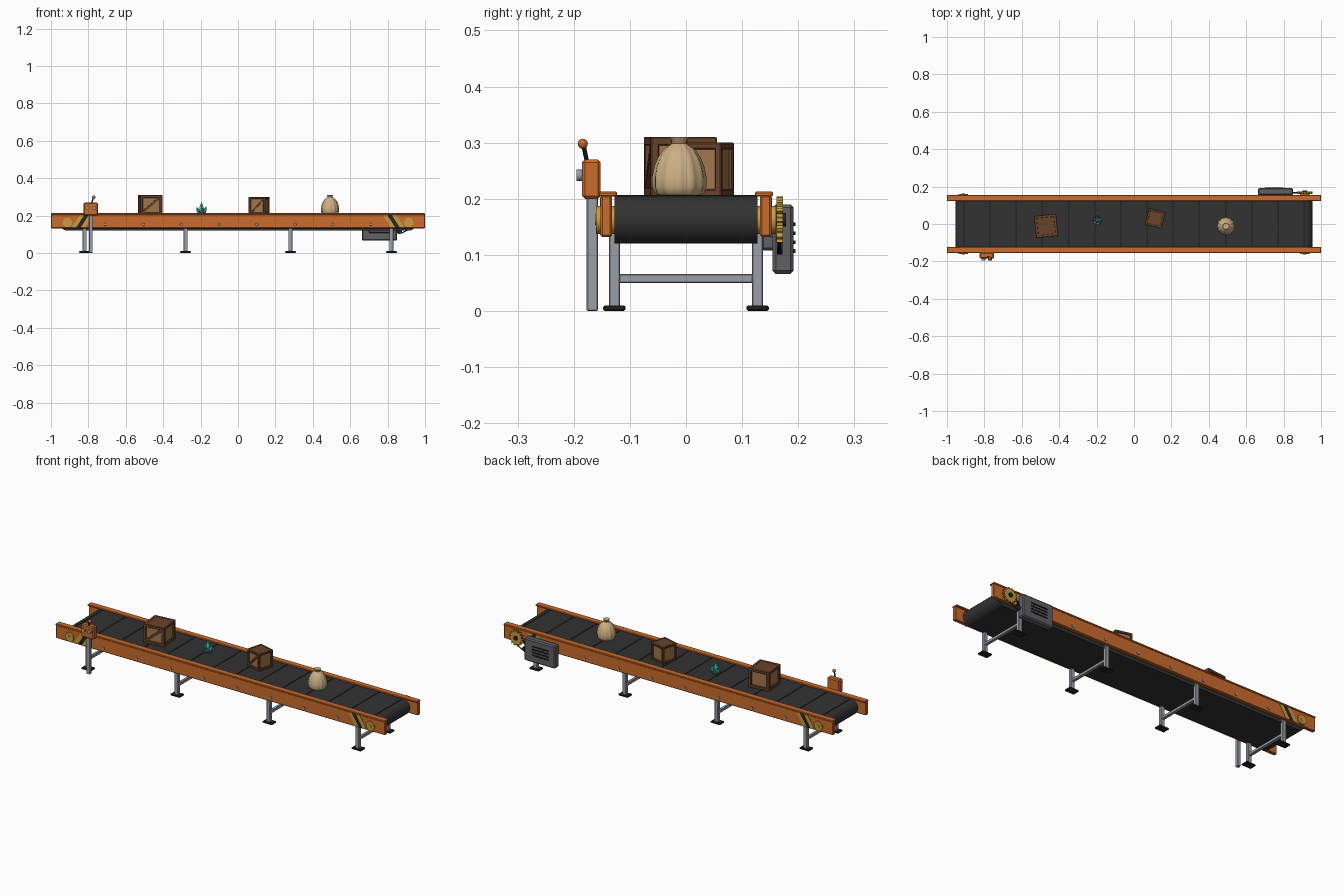
import bpy, bmesh, math, random
from mathutils import Vector, Matrix

if "Cube" in bpy.data.objects:
    bpy.data.objects.remove(bpy.data.objects["Cube"])
random.seed(4)

def mat(name, r, g, b):
    m = bpy.data.materials.new(name)
    m.diffuse_color = (r, g, b, 1)
    m.use_nodes = True
    m.node_tree.nodes["Principled BSDF"].inputs["Base Color"].default_value = m.diffuse_color
    return m

ORANGE = mat("orange paint", 0.60, 0.15, 0.025)
BELT = mat("belt rubber", 0.032, 0.032, 0.033)
DARK = mat("dark metal", 0.018, 0.018, 0.02)
STEEL = mat("steel", 0.32, 0.35, 0.39)
GREY = mat("motor grey", 0.12, 0.115, 0.13)
BROWN = mat("dark wood", 0.14, 0.056, 0.024)
TAN = mat("light wood", 0.36, 0.18, 0.07)
CLOTH = mat("sack cloth", 0.60, 0.43, 0.23)
TEAL = mat("teal crystal", 0.06, 0.48, 0.45)
YELLOW = mat("yellow", 0.58, 0.34, 0.05)

def finish(name, bm, m, smooth=False):
    bmesh.ops.recalc_face_normals(bm, faces=bm.faces)
    me = bpy.data.meshes.new(name)
    bm.to_mesh(me)
    bm.free()
    me.materials.append(m)
    ob = bpy.data.objects.new(name, me)
    bpy.context.collection.objects.link(ob)
    if smooth:
        bpy.context.view_layer.objects.active = ob
        ob.select_set(True)
        bpy.ops.object.shade_smooth_by_angle(angle=math.radians(40))
        ob.select_set(False)
    return ob

def box(name, lo, hi, m, bevel=0.0, matrix=None):
    bm = bmesh.new()
    bmesh.ops.create_cube(bm, size=1)
    for v in bm.verts:
        v.co = Vector([(a + b) / 2 + c * (b - a) for a, b, c in zip(lo, hi, v.co)])
    if bevel:
        bmesh.ops.bevel(bm, geom=bm.edges[:], offset=bevel, segments=1, affect='EDGES')
    if matrix:
        bm.transform(matrix)
    return finish(name, bm, m)

def rod(name, a, b, r, m, n=16, r2=None, smooth=True):
    a, b = Vector(a), Vector(b)
    bm = bmesh.new()
    bmesh.ops.create_cone(bm, cap_ends=True, segments=n, radius1=r,
                          radius2=r if r2 is None else r2, depth=(b - a).length)
    q = (b - a).to_track_quat('Z', 'Y').to_matrix().to_4x4()
    bm.transform(Matrix.Translation((a + b) / 2) @ q)
    return finish(name, bm, m, smooth)

def prism(name, pts, y0, y1, m, smooth=False):
    """Extrude an x,z outline along y."""
    bm = bmesh.new()
    f = bm.faces.new([bm.verts.new((x, y0, z)) for x, z in pts])
    ext = bmesh.ops.extrude_face_region(bm, geom=[f])
    for v in ext['geom']:
        if isinstance(v, bmesh.types.BMVert):
            v.co.y = y1
    return finish(name, bm, m, smooth)

# Belt: stadium outline around the two drums
DX, DZ, DR = 0.913, 0.1625, 0.0425
outline = []
for s in (1, -1):
    for i in range(17):
        a = -math.pi / 2 + math.pi * i / 16
        outline.append((s * (DX + DR * math.cos(a)), DZ + s * DR * math.sin(a)))
prism("belt", outline, -0.127, 0.127, BELT, True)
for i in range(14):
    x = -0.91 + 0.14 * i
    box("belt_seam", (x - 0.004, -0.126, 0.2), (x + 0.004, 0.126, 0.2065), DARK)

# Side rails with flange, bolts, bearing caps and hazard stripes
for s, side in ((-1, "front"), (1, "back")):
    y = lambda a, b: sorted((s * a, s * b))
    y0, y1 = y(0.132, 0.152)
    box(side + "_rail", (-1, y0, 0.132), (1, y1, 0.206), ORANGE, 0.003)
    y0, y1 = y(0.123, 0.155)
    box(side + "_rail_flange", (-1, y0, 0.204), (1, y1, 0.2125), ORANGE, 0.002)
    for i in range(8):
        x = -0.71 + i * 1.42 / 7
        rod(side + "_rail_bolt", (x, s * 0.148, 0.153), (x, s * 0.156, 0.153), 0.009, STEEL, 8, 0.007, False)
    for e in (-1, 1):
        rod(side + "_bearing_cap", (e * DX, s * 0.125, DZ), (e * DX, s * 0.160, DZ), 0.025, YELLOW, 20)
        rod(side + "_axle_end", (e * DX, s * 0.150, DZ), (e * DX, s * 0.162, DZ), 0.009, YELLOW, 10)
        for k, c in enumerate((YELLOW, DARK, YELLOW)):
            t = 0.775 + 0.024 * k
            pts = [(e * (t + 0.042), 0.136), (e * (t + 0.066), 0.136),
                   (e * (t + 0.024), 0.202), (e * t, 0.202)]
            prism(side + "_hazard_stripe", pts, s * 0.150, s * 0.1535, c)

# Leg frames
for x in (-0.82, -0.28, 0.28, 0.82):
    for s in (-1, 1):
        yc = s * 0.1275
        box("leg", (x - 0.011, yc - 0.01, 0.006), (x + 0.011, yc + 0.01, 0.14), STEEL, 0.002)
        box("foot", (x - 0.029, yc - 0.02, 0), (x + 0.029, yc + 0.02, 0.01), DARK, 0.003)
    box("leg_crossbar", (x - 0.008, -0.12, 0.05), (x + 0.008, 0.12, 0.066), STEEL, 0.002)

# Control box on its post
PX = -0.787
box("control_post", (PX - 0.010, -0.177, 0), (PX + 0.010, -0.157, 0.205), STEEL, 0.002)
box("control_box", (PX - 0.038, -0.185, 0.2), (PX + 0.038, -0.152, 0.27), ORANGE, 0.005)
for dx, c in ((-0.018, YELLOW), (0.018, STEEL)):
    rod("control_button", (PX + dx, -0.183, 0.242), (PX + dx, -0.195, 0.242), 0.0105, c, 12)
rod("lever", (PX + 0.005, -0.177, 0.268), (PX + 0.015, -0.183, 0.297), 0.004, DARK, 8)
bm = bmesh.new()
bmesh.ops.create_uvsphere(bm, u_segments=12, v_segments=8, radius=0.009)
bm.transform(Matrix.Translation((PX + 0.016, -0.184, 0.298)))
finish("lever_knob", bm, ORANGE, True)

# Drive: motor box with vents, toothed gear, pinion and chain
box("motor_bracket", (0.70, 0.134, 0.108), (0.82, 0.158, 0.136), GREY, 0.004)
box("motor_box", (0.662, 0.154, 0.066), (0.850, 0.192, 0.19), GREY, 0.006)
for i in range(4):
    z = 0.103 + 0.016 * i
    box("motor_vent", (0.70, 0.19, z), (0.80, 0.195, z + 0.007), DARK, 0.001)
teeth = []
for i in range(14):
    for da, r in ((-0.30, 0.034), (-0.17, 0.042), (0.17, 0.042), (0.30, 0.034)):
        a = (i + da) * 2 * math.pi / 14
        teeth.append((DX + r * math.cos(a), DZ + r * math.sin(a)))
prism("drive_gear", teeth, 0.161, 0.173, YELLOW)
rod("drive_gear_hub", (DX, 0.155, DZ), (DX, 0.178, DZ), 0.012, DARK, 12)
P = (0.862, 0.115)
rod("motor_pinion", (P[0], 0.162, P[1]), (P[0], 0.172, P[1]), 0.014, DARK, 12)
d = Vector((DX - P[0], DZ - P[1])).normalized()
for s in (-1, 1):
    n = Vector((-d.y, d.x)) * s
    a = Vector(P) + n * 0.014
    b = Vector((DX, DZ)) + n * 0.034
    rod("drive_chain", (a.x, 0.167, a.y), (b.x, 0.167, b.y), 0.003, DARK, 6)

# Crates: panel core, beams on all edges, lid and a front brace
def crate(name, x, y, w, h, deg):
    M = Matrix.Translation((x, y, 0.205)) @ Matrix.Rotation(math.radians(deg), 4, 'Z')
    r, t, q = w / 2, w * 0.13, w * 0.07
    box(name + "_panels", (-r + q, -r + q, 0.003), (r - q, r - q, h - 0.004), TAN, 0, M)
    box(name + "_lid", (-r + 0.002, -r + 0.002, h - 0.008), (r - 0.002, r - 0.002, h - 0.001), BROWN, 0, M)
    for sx in (-1, 1):
        lo, hi = sorted((sx * r, sx * (r - t)))
        for sy in (-1, 1):
            l2, h2 = sorted((sy * r, sy * (r - t)))
            box(name + "_post", (lo, l2, 0), (hi, h2, h), BROWN, 0.002, M)
        for z in (0, h - t):
            box(name + "_side_beam", (lo, -r + 0.002, z), (hi, r - 0.002, z + t), BROWN, 0.002, M)
            box(name + "_cross_beam", (-r + 0.002, lo, z), (r - 0.002, hi, z + t), BROWN, 0.002, M)
    # diagonal brace, lower left to upper right
    L = math.hypot(w - 2 * t, h - 2 * t) / 2 + t * 0.3
    ang = math.atan2(h - 2 * t, w - 2 * t)
    B = M @ Matrix.Translation((0, -r + q * 0.6, h / 2)) @ Matrix.Rotation(-ang, 4, 'Y')
    box(name + "_brace", (-L, -q * 0.5, -t * 0.4), (L, q * 0.5, t * 0.4), BROWN, 0, B)

crate("large_crate", -0.470, -0.010, 0.119, 0.105, 6)
crate("small_crate", 0.113, 0.030, 0.092, 0.095, -15)

# Crystal cluster on a small rock
CX, CY, CZ = -0.195, 0.018, 0.205
bm = bmesh.new()
bmesh.ops.create_icosphere(bm, subdivisions=1, radius=1)
for v in bm.verts:
    k = random.uniform(0.85, 1.1)
    v.co = Vector((CX + v.co.x * 0.027 * k, CY + v.co.y * 0.027 * k, CZ + 0.008 + v.co.z * 0.010))
    v.co.z = max(v.co.z, CZ)
finish("crystal_rock", bm, GREY)
for dx, dy, h, r in ((0, 0, 0.068, 0.014), (0.020, 0.004, 0.044, 0.010), (-0.020, 0.006, 0.040, 0.009),
                     (0.005, -0.02, 0.036, 0.009), (-0.004, 0.022, 0.040, 0.009)):
    a = Vector((CX + dx * 0.5, CY + dy * 0.5, CZ + 0.004))
    tip = Vector((CX + dx * 1.3, CY + dy * 1.3, CZ + h))
    mid = a.lerp(tip, 0.5)
    rod("crystal", a, mid, r * 0.75, TEAL, 6, r, False)
    rod("crystal_tip", mid, tip, r, TEAL, 6, 0.0005, False)

# Sack: folded surface of revolution with a rope tie
SX, SY, N = 0.492, -0.012, 48
prof = [(0.036, 0.205), (0.043, 0.210), (0.047, 0.222), (0.047, 0.238), (0.043, 0.258), (0.036, 0.275),
        (0.027, 0.288), (0.015, 0.297), (0.012, 0.301), (0.015, 0.306), (0.017, 0.310), (0.008, 0.309)]
bm = bmesh.new()
rings = []
for r, z in prof:
    ring = []
    for i in range(N):
        a = 2 * math.pi * i / N
        k = r * (1 + 0.035 * math.cos(12 * a))
        ring.append(bm.verts.new((SX + k * math.cos(a), SY + k * math.sin(a), z)))
    rings.append(ring)
for p, q in zip(rings, rings[1:]):
    for i in range(N):
        j = (i + 1) % N
        bm.faces.new((p[i], p[j], q[j], q[i]))
bm.faces.new(rings[0])
bm.faces.new(rings[-1])
finish("sack", bm, CLOTH, True)
rod("sack_tie", (SX, SY, 0.2985), (SX, SY, 0.3035), 0.0145, TAN, 16)
